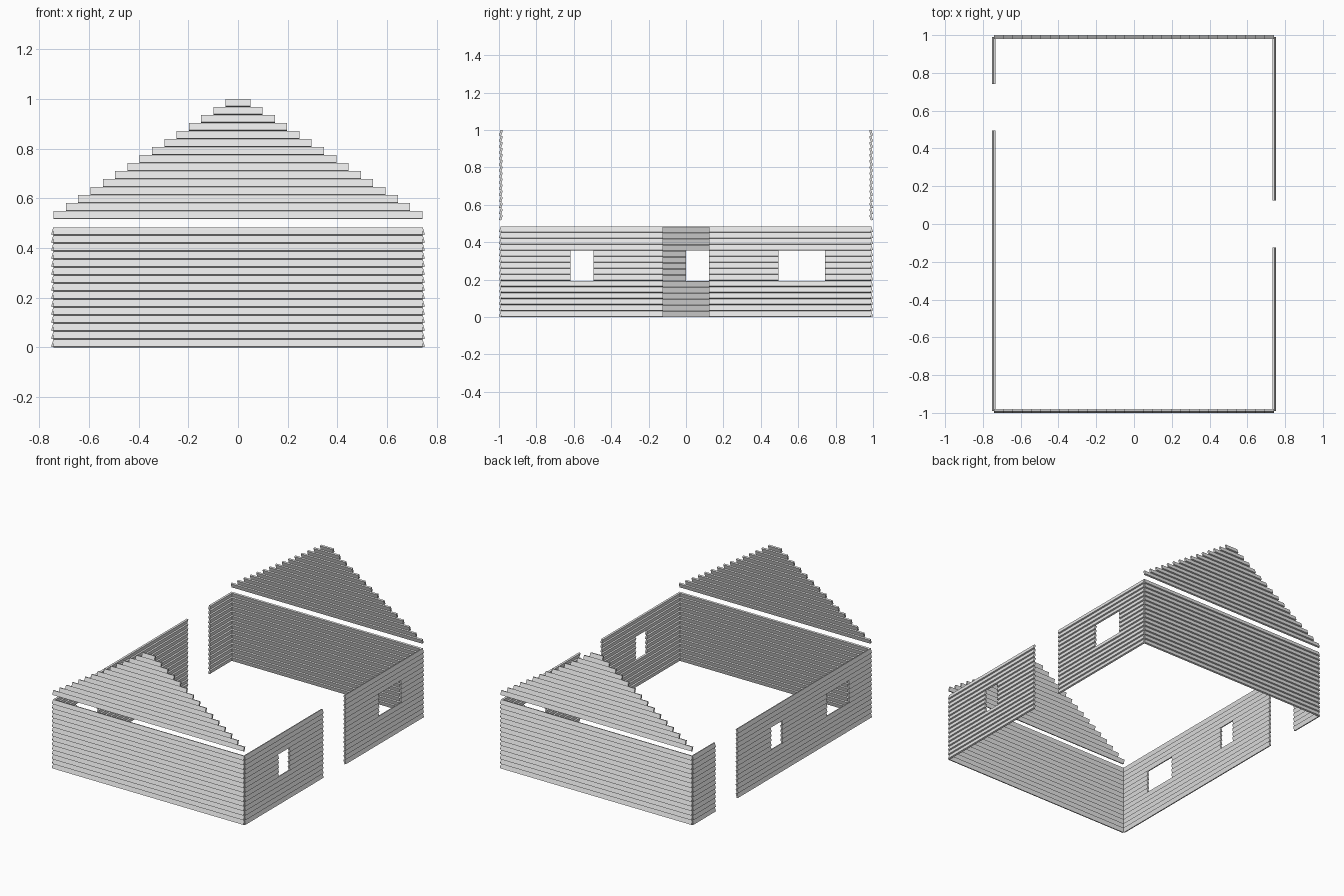
import bpy
import bmesh
from math import radians, sin, cos
from mathutils import Matrix, Vector

cube = bpy.data.objects.get("Cube")
if cube:
    bpy.data.objects.remove(cube, do_unlink=True)

ROW = 1 / 31            # height of one course of boards
UNIT = 0.1237           # plan module
TILT = radians(17)      # lean of each board, top edge inward
THICK = 0.012
BOARD = (ROW - THICK * sin(TILT)) / cos(TILT)
ROWS = 15

mat = bpy.data.materials.new("light_grey_board")
mat.use_nodes = True
GREY = (0.8, 0.8, 0.8, 1)
mat.diffuse_color = GREY
mat.node_tree.nodes["Principled BSDF"].inputs["Base Color"].default_value = GREY


def add_board(bm, start, end, row):
    """One leaning board from start to end along x in the given course."""
    place = (Matrix.Translation(((start + end) / 2, 0, (row + 0.5) * ROW))
             @ Matrix.Rotation(-TILT, 4, 'X')
             @ Matrix.Diagonal((end - start, THICK, BOARD, 1)))
    bmesh.ops.create_cube(bm, size=1, matrix=place)


def make_part(name, courses, angle, distance):
    """Courses are (start, end, row); the wall faces -y before turning."""
    bm = bmesh.new()
    for start, end, row in courses:
        add_board(bm, start, end, row)
    turn = Matrix.Rotation(radians(angle), 4, 'Z')
    bm.transform(turn @ Matrix.Translation(Vector((0, -distance, 0))))
    mesh = bpy.data.meshes.new(name)
    bm.to_mesh(mesh)
    bm.free()
    mesh.materials.append(mat)
    bpy.context.collection.objects.link(bpy.data.objects.new(name, mesh))


def wall_courses(half, openings):
    """Split every course around openings (start, end, first row, last row)."""
    courses = []
    for row in range(ROWS):
        pos = -half
        for a, b, low, high in sorted(openings):
            if low <= row < high:
                courses.append((pos * UNIT, a * UNIT, row))
                pos = b
        courses.append((pos * UNIT, half * UNIT, row))
    return courses


def gable_courses(half):
    """Stepped triangle above an empty course."""
    step = half * UNIT / ROWS
    return [(-step * (ROWS - i), step * (ROWS - i), ROWS + 1 + i)
            for i in range(ROWS)]


DOOR = (0, ROWS)
WINDOW = (6, 11)
HALF_X, HALF_Y = 6, 8

# End walls with gables
for side, angle in (("front", 0), ("back", 180)):
    make_part(side + "_wall", wall_courses(HALF_X, []), angle, HALF_Y * UNIT)
    make_part(side + "_gable", gable_courses(HALF_X), angle, HALF_Y * UNIT)

# Long walls with a doorway and two windows each
make_part("left_wall", wall_courses(HALF_Y, [
    (-5, -4, *WINDOW), (-1, 1, *DOOR), (4, 6, *WINDOW)]), 90, HALF_X * UNIT)
make_part("right_wall", wall_courses(HALF_Y, [
    (-6, -4, *DOOR), (-1, 0, *WINDOW), (4, 6, *WINDOW)]), -90, HALF_X * UNIT)
